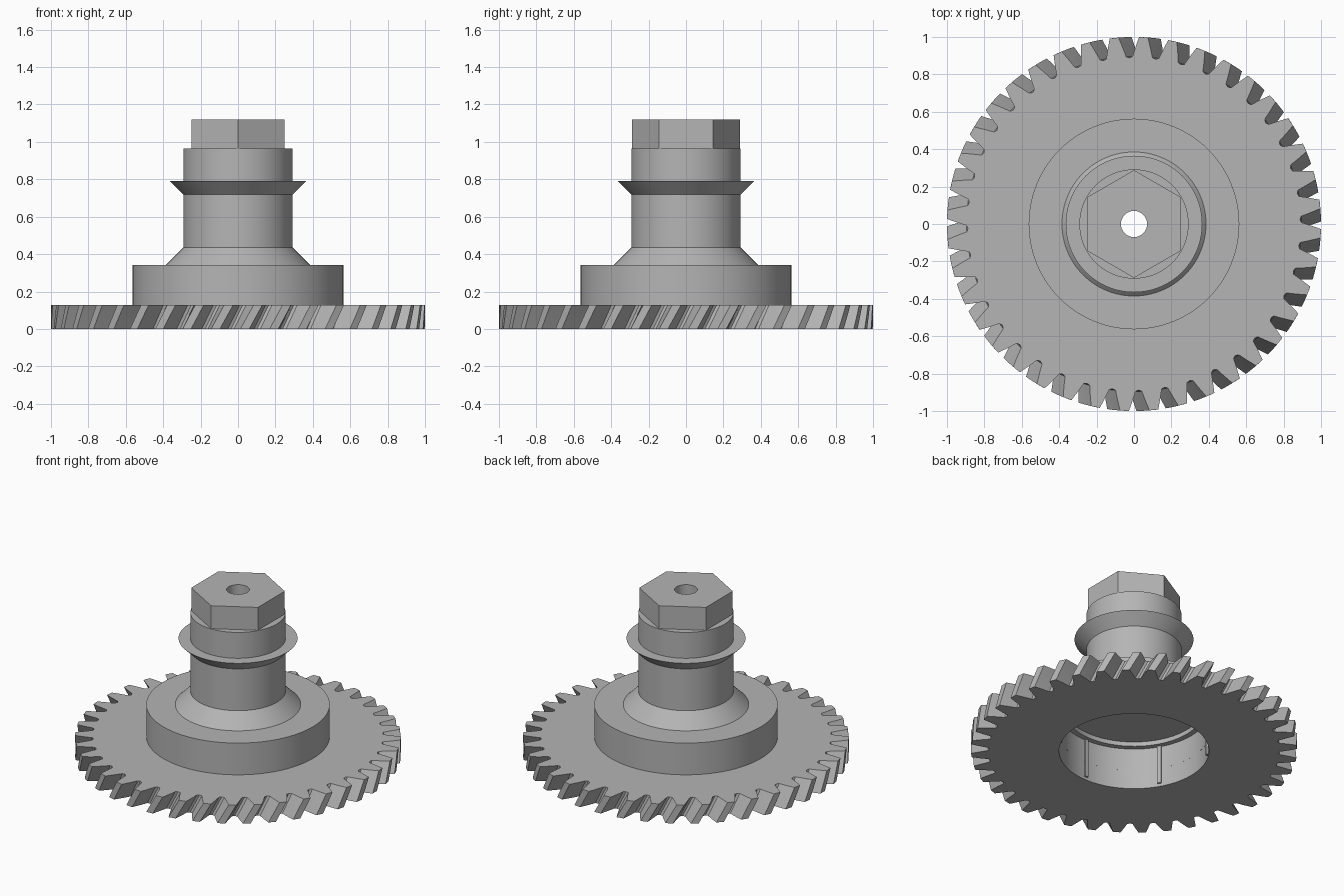
import bpy, bmesh, math
from mathutils import Matrix, Vector

if "Cube" in bpy.data.objects:
    bpy.data.objects.remove(bpy.data.objects["Cube"], do_unlink=True)

steel = bpy.data.materials.new("plain_grey_metal")
steel.use_nodes = True
GREY = (0.46, 0.46, 0.46, 1)
steel.diffuse_color = GREY
steel.node_tree.nodes["Principled BSDF"].inputs["Base Color"].default_value = GREY

BORE, HOLE, GEAR_TOP = 0.46, 0.07, 0.127
SHAFT, SHAFT_TOP, HEX_TOP = 0.292, 0.965, 1.12


def finish(name, bm, smooth=True):
    bmesh.ops.recalc_face_normals(bm, faces=bm.faces)
    mesh = bpy.data.meshes.new(name)
    bm.to_mesh(mesh)
    bm.free()
    mesh.materials.append(steel)
    obj = bpy.data.objects.new(name, mesh)
    bpy.context.collection.objects.link(obj)
    if smooth:
        bpy.ops.object.select_all(action='DESELECT')
        obj.select_set(True)
        bpy.context.view_layer.objects.active = obj
        bpy.ops.object.shade_smooth_by_angle(angle=math.radians(25))
    return obj


def polar(r, a, z):
    return (r * math.cos(a), r * math.sin(a), z)


def bridge(bm, a, b):
    n = len(a)
    for i in range(n):
        j = (i + 1) % n
        bm.faces.new((a[i], a[j], b[j], b[i]))


def ring(bm, r, z, n):
    return [bm.verts.new(polar(r, 2 * math.pi * i / n, z)) for i in range(n)]


def lathe(name, profile, closed=False, n=96):
    bm = bmesh.new()
    rings = [ring(bm, r, z, n) for r, z in profile]
    for a, b in zip(rings, rings[1:]):
        bridge(bm, a, b)
    if closed:
        bridge(bm, rings[-1], rings[0])
    return finish(name, bm)


# Helical toothed ring, twisted upwards in layers
TEETH, LAYERS, TWIST = 40, 5, math.radians(4)
pitch = 2 * math.pi / TEETH
tooth = [(-0.5, 0.888), (-0.38, 0.895), (-0.27, 0.945), (-0.15, 1.0),
         (0.15, 1.0), (0.27, 0.945), (0.38, 0.895)]
outline = [((k + t) * pitch, r) for k in range(TEETH) for t, r in tooth]
bm = bmesh.new()
outer, inner = [], []
for layer in range(LAYERS):
    f = layer / (LAYERS - 1)
    turn = math.radians(83.1) + TWIST * f
    outer.append([bm.verts.new(polar(r, a + turn, f * GEAR_TOP)) for a, r in outline])
    inner.append([bm.verts.new(polar(BORE, a + turn, f * GEAR_TOP)) for a, r in outline])
for stack in (outer, inner):
    for a, b in zip(stack, stack[1:]):
        bridge(bm, a, b)
for k in (0, -1):
    bridge(bm, inner[k], outer[k])
finish("helical_gear", bm)

# Hub and shaft with the stepped recess and central hole
lathe("hub_and_shaft", [
    (BORE, GEAR_TOP), (0.563, GEAR_TOP), (0.563, 0.342), (0.385, 0.342),
    (SHAFT, 0.435), (SHAFT, SHAFT_TOP), (HOLE, SHAFT_TOP), (HOLE, 0.31),
    (0.425, 0.31), (0.425, 0.28), (BORE, 0.28)], closed=True)

# Flared collar around the shaft
lathe("flared_collar", [(SHAFT, 0.718), (0.365, 0.79), (SHAFT, 0.79)])

# Hexagonal head; each flat is subdivided so the round hole joins it cleanly
bm = bmesh.new()
steps = 8
corners = [Vector(polar(0.288, math.radians(30 + 60 * k), 0)) for k in range(6)]
border = [corners[k].lerp(corners[(k + 1) % 6], s / steps)
          for k in range(6) for s in range(steps)]
loops = []
for r, z in ((None, SHAFT_TOP), (None, HEX_TOP), (HOLE, HEX_TOP), (HOLE, SHAFT_TOP)):
    loops.append([bm.verts.new((p if r is None else p.normalized() * r) + Vector((0, 0, z)))
                  for p in border])
for a, b in zip(loops, loops[1:]):
    bridge(bm, a, b)
finish("hex_head", bm)

# Six slim ribs on the recess wall
bm = bmesh.new()
for k in range(6):
    m = (Matrix.Rotation(math.radians(30 + 60 * k), 4, 'Z')
         @ Matrix.Translation((BORE, 0, 0.15))
         @ Matrix.Diagonal((0.024, 0.024, 0.26, 1)))
    bmesh.ops.create_cube(bm, size=1, matrix=m)
finish("recess_ribs", bm, smooth=False)
